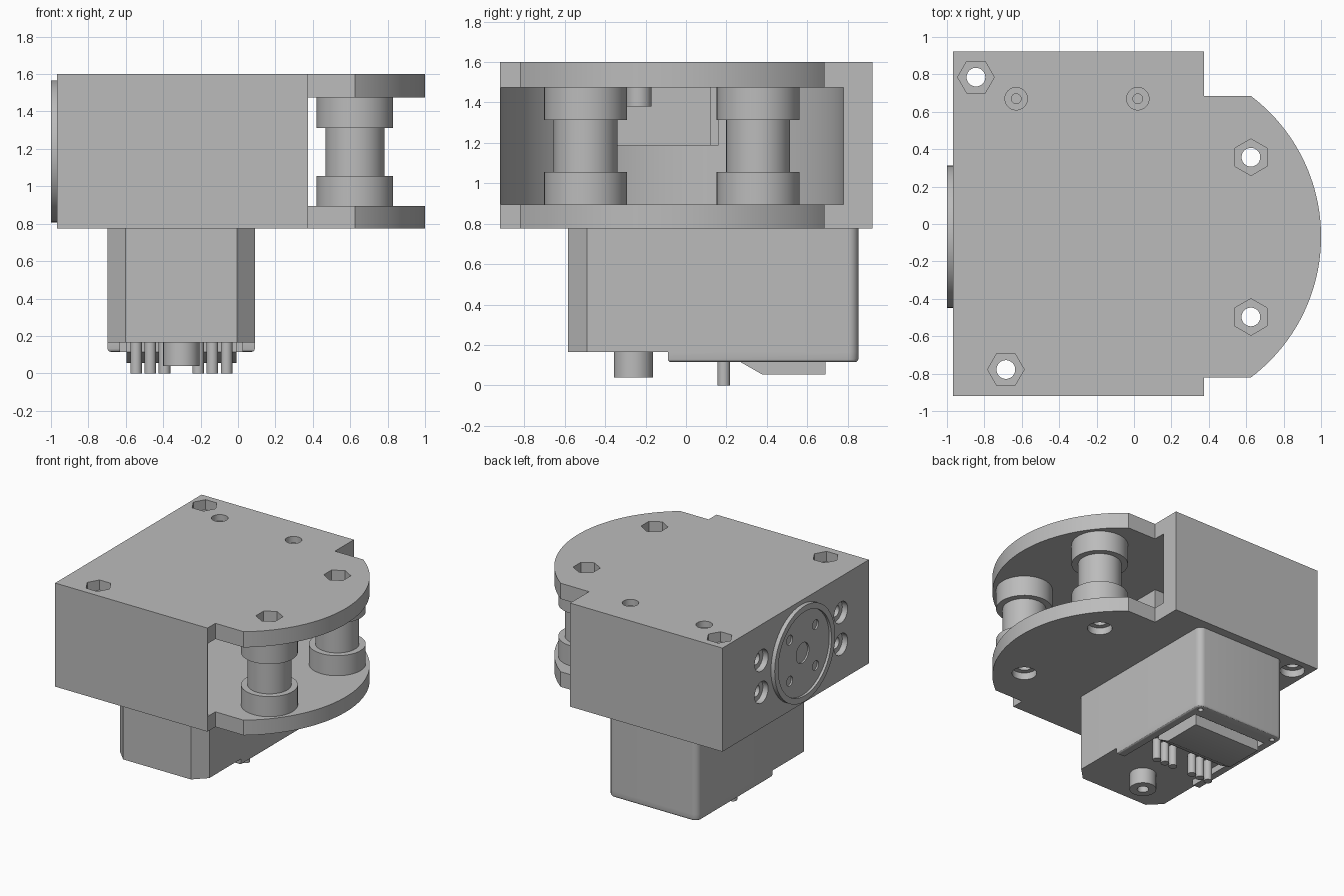
import bpy, bmesh
from math import sin, cos, pi, atan2, hypot
from mathutils import Matrix, Vector

old = bpy.data.objects.get("Cube")
if old:
    bpy.data.objects.remove(old, do_unlink=True)

grey = bpy.data.materials.new("light_grey")
grey.use_nodes = True
grey.diffuse_color = (0.5, 0.5, 0.5, 1)
grey.node_tree.nodes["Principled BSDF"].inputs["Base Color"].default_value = (0.5, 0.5, 0.5, 1)


def finish(name, bm):
    bmesh.ops.recalc_face_normals(bm, faces=bm.faces)
    mesh = bpy.data.meshes.new(name)
    bm.to_mesh(mesh)
    bm.free()
    mesh.materials.append(grey)
    ob = bpy.data.objects.new(name, mesh)
    bpy.context.collection.objects.link(ob)
    return ob


def prism(name, outline, z0, z1, bevel=0):
    """Extrude an xy outline from z0 to z1, optionally rounding the bottom rim."""
    bm = bmesh.new()
    base = bm.faces.new([bm.verts.new((x, y, z0)) for x, y in outline])
    top = bmesh.ops.extrude_face_region(bm, geom=[base], use_keep_orig=True)["geom"]
    bmesh.ops.translate(bm, verts=[v for v in top if isinstance(v, bmesh.types.BMVert)],
                        vec=(0, 0, z1 - z0))
    if bevel:
        rim = [e for e in bm.edges if all(abs(v.co.z - z0) < 1e-5 for v in e.verts)]
        bmesh.ops.bevel(bm, geom=rim, offset=bevel, segments=3, affect='EDGES', profile=0.5)
    return finish(name, bm)


def rect(x0, x1, y0, y1):
    return [(x0, y0), (x1, y0), (x1, y1), (x0, y1)]


def arc(cx, cy, r, a0, a1, n):
    return [(cx + r * cos(a0 + (a1 - a0) * i / n), cy + r * sin(a0 + (a1 - a0) * i / n))
            for i in range(n + 1)]


def rod(name, p, r, z0, z1, n=40, turn=0):
    return prism(name, arc(p[0], p[1], r, turn, turn + 2 * pi * (n - 1) / n, n - 1), z0, z1)


def side_rod(name, y, z, r, x0, x1):
    """Cylinder lying along x."""
    ob = rod(name, (0, 0), r, x0, x1)
    ob.data.transform(Matrix(((0, 0, 1, 0), (1, 0, 0, y), (0, 1, 0, z), (0, 0, 0, 1))))
    return ob


def lathe(name, profile, p, n=56):
    """Closed (radius, z) loop spun around a vertical axis."""
    bm = bmesh.new()
    rings = [[bm.verts.new((p[0] + r * cos(2 * pi * i / n), p[1] + r * sin(2 * pi * i / n), z))
              for r, z in profile] for i in range(n)]
    m = len(profile)
    for i in range(n):
        a, b = rings[i], rings[(i + 1) % n]
        for j in range(m):
            k = (j + 1) % m
            bm.faces.new((a[j], b[j], b[k], a[k]))
    return finish(name, bm)


def cut(ob, cutters):
    for c in cutters:
        c.hide_render = True
        mod = ob.modifiers.new("cut", 'BOOLEAN')
        mod.operation, mod.solver, mod.object = 'DIFFERENCE', 'EXACT', c
    bpy.context.view_layer.update()
    deps = bpy.context.evaluated_depsgraph_get()
    mesh = bpy.data.meshes.new_from_object(ob.evaluated_get(deps))
    ob.modifiers.clear()
    ob.data = mesh
    for c in cutters:
        bpy.data.objects.remove(c, do_unlink=True)


parts = []
Z0, Z1, FLOOR, CEIL = 0.775, 1.6, 0.895, 1.475
MID_Y, EDGE = -0.068, 0.375

# Housing: square body with round-nosed plates above and below an open bay
nose = atan2(0.7525, 0.567)
outline = [(-0.967, -0.92), (EDGE, -0.92), (EDGE, -0.82)]
outline += arc(0.058, MID_Y, hypot(0.7525, 0.567), -nose, nose, 48)
outline += [(EDGE, 0.685), (EDGE, 0.923), (-0.967, 0.923)]
housing = prism("housing", outline, Z0, Z1)

bay = arc(EDGE, MID_Y, 0.848, pi / 2, 3 * pi / 2, 48)
bay += [(EDGE, -1.1), (1.2, -1.1), (1.2, 1.1), (EDGE, 1.1)]
cutters = [prism("bay_cutter", bay, FLOOR, CEIL)]

# Bolt holes with hexagonal nut pockets on top and round recesses below
posts = [(0.625, 0.357), (0.625, -0.497)]
corners = [(-0.845, 0.785), (-0.685, -0.778)]
for p in posts + corners:
    cutters.append(rod("bolt_cutter", p, 0.05, 0.6, 1.8))
    cutters.append(rod("nut_cutter", p, 0.098, 1.52, 1.8, 6, pi / 6 if p in posts else 0))
    cutters.append(rod("head_cutter", p, 0.09, 0.6, 0.83))
for p in [(-0.63, 0.67), (0.02, 0.67)]:
    cutters.append(rod("screw_cutter", p, 0.06, 1.55, 1.8))
    cutters.append(rod("pilot_cutter", p, 0.026, 1.5, 1.8))

# Side mounting holes
DISC_Z = 1.187
for sy in (-1, 1):
    for sz in (-1, 1):
        y, z = MID_Y + sy * 0.5, DISC_Z + sz * 0.127
        cutters.append(side_rod("mount_cutter", y, z, 0.085, -1.1, -0.92))
        cutters.append(side_rod("mount_pilot_cutter", y, z, 0.045, -1.1, -0.82))
cut(housing, cutters)
parts.append(housing)

# Round output disc with raised rim and drilled face
disc = lathe("output_disc", [(0.08, -0.966), (0.08, -0.98), (0.335, -0.98), (0.335, -1.0),
                             (0.38, -1.0), (0.38, -0.966)], (0, 0))
disc.data.transform(Matrix(((0, 0, 1, 0), (1, 0, 0, MID_Y), (0, 1, 0, DISC_Z), (0, 0, 0, 1))))
cut(disc, [side_rod("disc_cutter", MID_Y + sy * 0.163, DISC_Z + sz * 0.163, 0.038, -1.1, -0.9)
           for sy in (-1, 1) for sz in (-1, 1)])
parts.append(disc)

# Spool posts between the plates
for i, p in enumerate(posts):
    parts.append(lathe(f"spool_post_{i + 1}", [
        (0.05, FLOOR), (0.205, FLOOR), (0.205, 1.055), (0.158, 1.055),
        (0.158, 1.313), (0.205, 1.313), (0.205, CEIL), (0.05, CEIL)], p))

# Drive parts hanging inside the bay
parts.append(prism("drive_block", rect(-0.42, -0.1, -0.35, 0.12), 1.187, CEIL + 0.01))
parts.append(prism("drive_block_back", rect(-0.44, -0.2, 0.0, 0.16), 1.187, CEIL + 0.01))
parts.append(rod("bay_boss", (0.05, -0.235), 0.065, 1.38, CEIL + 0.01))

# Motor body: chamfered at the front, rounded at the back
L, R, BACK = -0.697, 0.09, 0.853
rr = 0.05
back_round = (arc(R - rr, BACK - rr, rr, 0, pi / 2, 8)
              + arc(L + rr, BACK - rr, rr, pi / 2, pi, 8))
parts.append(prism("motor_body", [(L, -0.49), (-0.602, -0.585), (-0.005, -0.585), (R, -0.49)]
                   + back_round, 0.165, Z0 + 0.01))

# Motor end lip with a central recess and corner screw holes
lip = prism("motor_end_lip", [(L, -0.09), (R, -0.09)] + back_round, 0.115, 0.166, 0.016)
cut(lip, [prism("recess_cutter", rect(-0.63, 0.025, -0.3, 0.72), 0.0, 0.3)]
    + [rod("lip_screw_cutter", (x, y), 0.02, 0.0, 0.14, 16)
       for x in (L + 0.055, R - 0.055) for y in (0.795,)])
parts.append(lip)

# Connector pad with sloped front
bm = bmesh.new()
side = [bm.verts.new((-0.597, y, z)) for y, z in
        [(0.27, 0.166), (0.27, 0.115), (0.375, 0.055), (0.69, 0.055), (0.69, 0.166)]]
ext = bmesh.ops.extrude_face_region(bm, geom=[bm.faces.new(side)], use_keep_orig=True)["geom"]
bmesh.ops.translate(bm, verts=[v for v in ext if isinstance(v, bmesh.types.BMVert)],
                    vec=Vector((0.589, 0, 0)))
parts.append(finish("connector_pad", bm))

# Two groups of three contact pins
for g, start in enumerate((-0.545, -0.213)):
    for i in range(3):
        parts.append(rod(f"contact_pin_{g * 3 + i + 1}", (start + i * 0.076, 0.187),
                         0.031, 0.0, 0.17, 24))

# Hollow rear bearing boss
parts.append(lathe("bearing_boss", [(0.001, 0.1), (0.042, 0.1), (0.042, 0.04), (0.097, 0.04),
                                    (0.097, 0.17), (0.001, 0.17)], (-0.303, -0.26)))

# Smooth the round walls and keep edges sharp
bpy.ops.object.select_all(action='DESELECT')
for ob in parts:
    ob.select_set(True)
bpy.context.view_layer.objects.active = housing
bpy.ops.object.shade_smooth_by_angle(angle=pi / 6)
